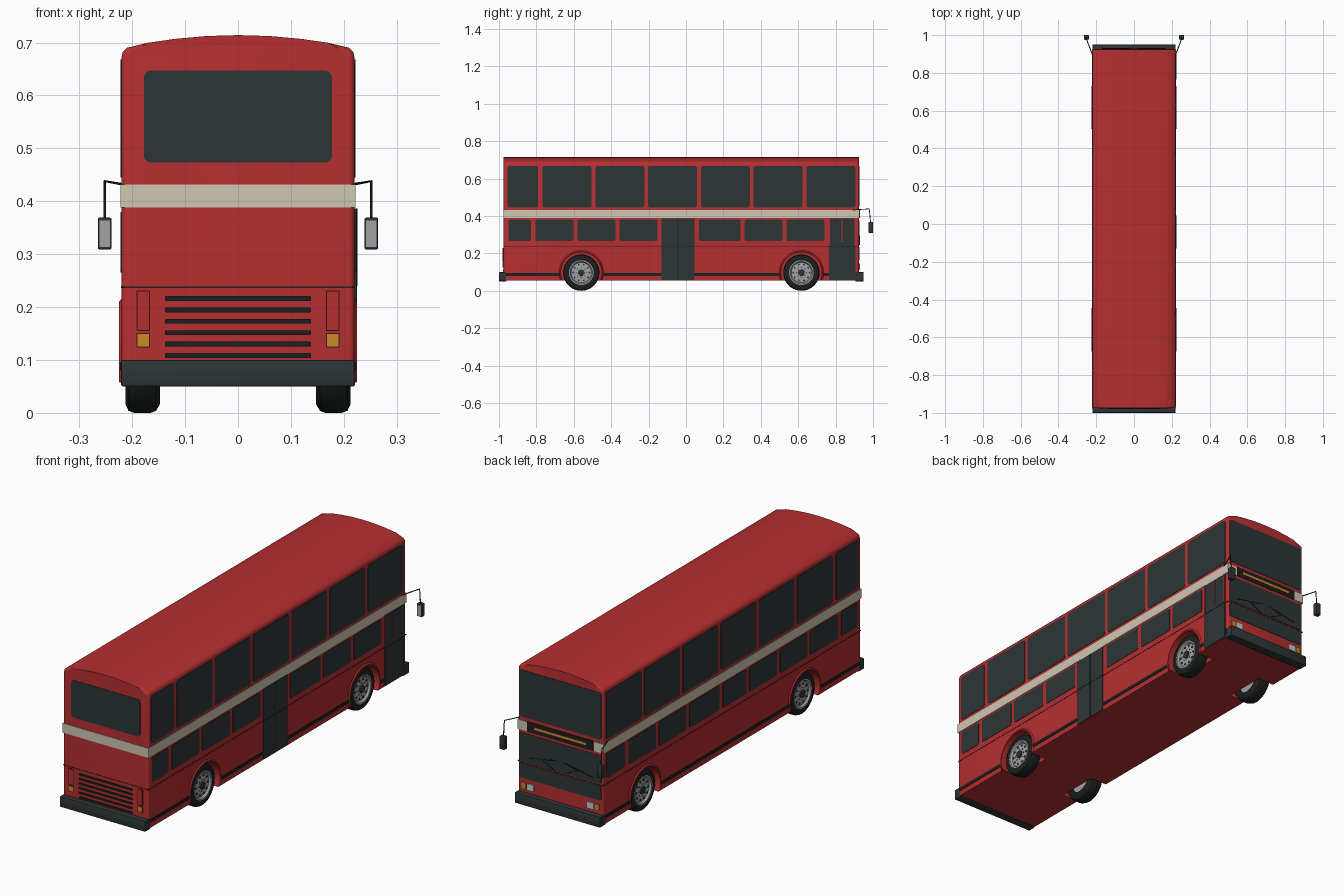
import bpy, bmesh, math
from mathutils import Matrix, Vector

if "Cube" in bpy.data.objects:
    bpy.data.objects.remove(bpy.data.objects["Cube"])


def material(name, r, g, b):
    m = bpy.data.materials.new(name)
    m.use_nodes = True
    m.diffuse_color = (r, g, b, 1)
    bsdf = m.node_tree.nodes["Principled BSDF"]
    bsdf.inputs["Base Color"].default_value = (r, g, b, 1)
    bsdf.inputs["Roughness"].default_value = 0.6
    return m


RED = material("red paint", 0.47, 0.028, 0.03)
CREAM = material("cream paint", 0.62, 0.57, 0.45)
GLASS = material("dark glass", 0.027, 0.036, 0.036)
BLACK = material("black rubber", 0.012, 0.014, 0.014)
GREY = material("wheel grey", 0.36, 0.36, 0.38)
ORANGE = material("amber", 0.62, 0.25, 0.025)
WHITE = material("lamp white", 0.6, 0.6, 0.6)

W, BACK, FRONT = 0.22, -0.975, 0.925
WHEELS = (-0.56, 0.617)
AXLE_Z, ARCH_R = 0.097, 0.108


def finish(name, bm, mat, smooth=True):
    bmesh.ops.recalc_face_normals(bm, faces=bm.faces)
    me = bpy.data.meshes.new(name)
    bm.to_mesh(me)
    bm.free()
    me.materials.append(mat)
    if smooth:
        me.shade_smooth()
        me.set_sharp_from_angle(angle=math.radians(35))
    ob = bpy.data.objects.new(name, me)
    bpy.context.collection.objects.link(ob)
    return ob


def box(name, lo, hi, mat, bevel=0.0):
    bm = bmesh.new()
    size = [b - a for a, b in zip(lo, hi)]
    mid = [(a + b) / 2 for a, b in zip(lo, hi)]
    bmesh.ops.create_cube(bm, size=1, matrix=Matrix.Translation(mid) @ Matrix.Diagonal((*size, 1)))
    if bevel:
        bmesh.ops.bevel(bm, geom=bm.edges[:], offset=bevel, segments=2, profile=0.5, affect="EDGES")
    return finish(name, bm, mat)


# Maps a point on a body wall (u along it, v up, d outwards) to space
WALLS = {
    "left": lambda u, v, d: (W + d, u, v),
    "right": lambda u, v, d: (-W - d, u, v),
    "grille_end": lambda u, v, d: (u, BACK - d, v),
    "cab_end": lambda u, v, d: (u, FRONT + d, v),
}


def plates(name, wall, rects, mat, radius=0.0, out=0.002):
    """Thin rounded plates (u0, u1, v0, v1) on one wall, as one object."""
    bm = bmesh.new()
    place = WALLS[wall]
    for u0, u1, v0, v1 in rects:
        r, steps = (radius, 4) if radius else (0, 0)
        outline = []
        corners = ((u1 - r, v1 - r), (u0 + r, v1 - r), (u0 + r, v0 + r), (u1 - r, v0 + r))
        for k, (cu, cv) in enumerate(corners):
            for s in range(steps + 1):
                a = math.pi / 2 * (k + s / max(steps, 1))
                outline.append((cu + r * math.cos(a), cv + r * math.sin(a)))
        inner = [bm.verts.new(place(u, v, -0.003)) for u, v in outline]
        outer = [bm.verts.new(place(u, v, out)) for u, v in outline]
        bm.faces.new(inner)
        bm.faces.new(outer)
        for i in range(len(outline)):
            j = (i + 1) % len(outline)
            bm.faces.new((inner[i], inner[j], outer[j], outer[i]))
    return finish(name, bm, mat, smooth=False)


def lathe(name, profile, centre, side, mat, segs=40, start=0.0, sweep=2 * math.pi):
    """Turn a closed (x, radius) profile about an axle along x."""
    bm = bmesh.new()
    full = sweep > 6.28
    rings = []
    for k in range(segs if full else segs + 1):
        a = start + sweep * k / segs
        rings.append([bm.verts.new((side * x, centre[0] + r * math.cos(a), centre[1] + r * math.sin(a)))
                      for x, r in profile])
    n = len(profile)
    for k in range(segs):
        a, b = rings[k], rings[(k + 1) % len(rings)]
        for i in range(n):
            j = (i + 1) % n
            bm.faces.new((a[i], a[j], b[j], b[i]))
    if not full:
        bm.faces.new(rings[0])
        bm.faces.new(rings[-1])
    return finish(name, bm, mat)


def rod(name, points, radius, mat):
    cu = bpy.data.curves.new(name, "CURVE")
    cu.dimensions = "3D"
    cu.bevel_depth, cu.bevel_resolution, cu.use_fill_caps = radius, 2, True
    sp = cu.splines.new("POLY")
    sp.points.add(len(points) - 1)
    for p, co in zip(sp.points, points):
        p.co = (*co, 1)
    cu.materials.append(mat)
    bpy.context.collection.objects.link(bpy.data.objects.new(name, cu))


# Body shell: crowned cross-section extruded along y, ends softened
half = [(W, 0.055), (W, 0.672), (0.218, 0.682), (0.21, 0.69)]
half += [(x, 0.714 - 0.5 * x * x) for x in (0.17, 0.12, 0.06)]
section = half + [(0, 0.714)] + [(-x, z) for x, z in reversed(half)]
bm = bmesh.new()
ends = [[bm.verts.new((x, y, z)) for x, z in section] for y in (BACK, FRONT)]
for ring in ends:
    bm.faces.new(ring)
for i in range(len(section)):
    j = (i + 1) % len(section)
    bm.faces.new((ends[0][i], ends[0][j], ends[1][j], ends[1][i]))
rim_edges = [e for e in bm.edges if abs(e.verts[0].co.y - e.verts[1].co.y) < 0.01 and e.verts[0].co.z + e.verts[1].co.z > 0.2]
bmesh.ops.bevel(bm, geom=rim_edges, offset=0.01, segments=3, profile=0.5, affect="EDGES")
body = finish("body", bm, RED)

# Wheel arches cut out of the shell
bm = bmesh.new()
for y in WHEELS:
    for s in (-1, 1):
        m = Matrix.Translation((s * 0.19, y, AXLE_Z)) @ Matrix.Rotation(math.pi / 2, 4, "Y")
        bmesh.ops.create_cone(bm, cap_ends=True, segments=48, radius1=ARCH_R, radius2=ARCH_R, depth=0.11, matrix=m)
cutter = finish("arch_cutter", bm, RED)
cutter.hide_render = True
mod = body.modifiers.new("arches", "BOOLEAN")
mod.object, mod.operation, mod.solver = cutter, "DIFFERENCE", "EXACT"
bpy.context.view_layer.objects.active = body
bpy.ops.object.modifier_apply(modifier=mod.name)
bpy.data.objects.remove(cutter)
body.data.set_sharp_from_angle(angle=math.radians(35))

# Cream waist band and panel seam all round
for name, z0, z1, o, mat in (("waist_band", 0.388, 0.432, 0.002, CREAM), ("panel_seam", 0.236, 0.239, 0.001, BLACK)):
    box(name, (-W - o, BACK - o, z0), (W + o, FRONT + o, z1), mat)

# Bumpers
box("grille_end_bumper", (-0.221, -1.0, 0.05), (0.221, -0.96, 0.1), GLASS, 0.004)
box("cab_end_bumper", (-0.221, 0.905, 0.05), (0.221, 0.95, 0.1), GLASS, 0.004)

# Side windows
upper = [(-0.955, -0.79)] + [(-0.767 + 0.282 * i, -0.505 + 0.282 * i) for i in range(6)]
rear_row = [(-0.95, -0.83), (-0.805, -0.602), (-0.58, -0.377), (-0.355, -0.152)]
front_row = [(0.07, 0.292), (0.313, 0.516), (0.537, 0.74)]
lower = {"left": rear_row + front_row, "right": rear_row + [(-0.13, 0.045)] + front_row + [(0.765, 0.905)]}
for wall in ("left", "right"):
    plates(wall + "_upper_windows", wall, [(a, b, 0.445, 0.668) for a, b in upper], GLASS, 0.012)
    plates(wall + "_lower_windows", wall, [(a, b, 0.265, 0.38) for a, b in lower[wall]], GLASS, 0.01)
    # Skirt trim, broken at the arches and doors
    stops = [BACK + 0.01, WHEELS[0] - 0.115, WHEELS[0] + 0.115, WHEELS[1] - 0.115, WHEELS[1] + 0.115, FRONT - 0.01]
    plates(wall + "_skirt_trim", wall, [(stops[i], stops[i + 1], 0.08, 0.095) for i in (0, 2, 4)], BLACK, 0, 0.003)

# Doors on the left side
plates("doors", "left", [(-0.13, 0.045, 0.058, 0.386), (0.765, 0.905, 0.058, 0.386)], GLASS, 0, 0.004)
plates("door_seams", "left", [(-0.045, -0.041, 0.058, 0.386), (-0.13, 0.045, 0.236, 0.239),
                              (0.765, 0.905, 0.236, 0.239)], BLACK, 0, 0.005)
plates("door_pillar", "left", [(0.832, 0.837, 0.26, 0.38), (0.765, 0.77, 0.24, 0.386),
                               (0.9, 0.905, 0.24, 0.386)], RED, 0, 0.0055)

# Grille end: window, louvres and lamps
plates("end_window", "grille_end", [(-0.178, 0.178, 0.473, 0.647)], GLASS, 0.014)
plates("louvres", "grille_end", [(-0.138, 0.138, 0.104 + 0.0215 * i, 0.113 + 0.0215 * i) for i in range(6)], BLACK, 0.002, 0.004)
for name, z0, z1, mat in (("red_lamps", 0.155, 0.231, RED), ("amber_lamps", 0.124, 0.151, ORANGE)):
    sides = (-0.192, 0.166)
    plates(name + "_surround", "grille_end", [(x, x + 0.026, z0, z1) for x in sides], BLACK, 0, 0.002)
    plates(name, "grille_end", [(x + 0.001, x + 0.025, z0 + 0.001, z1 - 0.001) for x in sides], mat, 0, 0.005)

# Cab end: windscreens, sign, lower panel, headlamps
plates("upper_windscreen", "cab_end", [(-0.211, 0.211, 0.45, 0.668)], GLASS, 0.012)
plates("lower_windscreen", "cab_end", [(-0.211, 0.211, 0.243, 0.375)], GLASS, 0.008)
plates("cab_lower_panel", "cab_end", [(-0.211, 0.211, 0.165, 0.233)], GLASS, 0.006)
plates("route_sign", "cab_end", [(-0.17, 0.17, 0.388, 0.434)], BLACK, 0, 0.004)
plates("route_sign_strip", "cab_end", [(-0.135, 0.135, 0.406, 0.417)], ORANGE, 0, 0.005)
plates("headlamps", "cab_end", [(s - 0.019, s + 0.019, 0.115, 0.145) for s in (-0.155, 0.155)], WHITE, 0.003, 0.005)
plates("cab_indicators", "cab_end", [(s - 0.011, s + 0.011, 0.115, 0.145) for s in (-0.19, 0.19)], ORANGE, 0.003, 0.005)
for s, side in ((1, "left"), (-1, "right")):
    y = FRONT + 0.005
    rod(side + "_wiper", [(s * 0.03, y, 0.245), (s * 0.09, y, 0.275), (s * 0.02, y, 0.295), (s * 0.17, y, 0.265)], 0.0015, BLACK)

# Wing mirrors
for s, side in ((1, "left"), (-1, "right")):
    rod(side + "_mirror_arm", [(s * 0.218, 0.89, 0.432), (s * 0.252, 0.98, 0.438), (s * 0.252, 0.987, 0.36)], 0.0025, BLACK)
    a, b = sorted((s * 0.239, s * 0.265))
    box(side + "_mirror_case", (a, 0.977, 0.309), (b, 1.0, 0.369), GLASS, 0.003)
    box(side + "_mirror_glass", (a + 0.003, 0.975, 0.314), (b - 0.003, 0.98, 0.364), GREY)

# Wheels: rounded tyre, dished rim, hub and bolts, with a flared arch lip
tyre = [(0.147, 0.06), (0.147, 0.08), (0.155, 0.093), (0.165, 0.097), (0.196, 0.097), (0.207, 0.093), (0.213, 0.08), (0.212, 0.066), (0.205, 0.062)]
rim = [(0.16, 0.0), (0.16, 0.064), (0.212, 0.066), (0.212, 0.06), (0.203, 0.054), (0.206, 0.025), (0.206, 0.0)]
hub = [(0.19, 0.001), (0.19, 0.019), (0.212, 0.017), (0.214, 0.001)]
lip = [(0.2, ARCH_R), (0.225, ARCH_R), (0.225, ARCH_R + 0.005), (0.219, ARCH_R + 0.012), (0.2, ARCH_R + 0.012)]
for end, y in zip(("grille_end", "cab_end"), WHEELS):
    for s, side in ((1, "left"), (-1, "right")):
        tag = f"{end}_{side}_"
        c = (y, AXLE_Z)
        lathe(tag + "tyre", tyre, c, s, BLACK)
        lathe(tag + "rim", [(x, max(r, 0.001)) for x, r in rim], c, s, GREY)
        lathe(tag + "hub", hub, c, s, GLASS, 20)
        lathe(tag + "arch_lip", lip, c, s, RED, 28, math.radians(-20), math.radians(220))
        bm = bmesh.new()
        for count, dist, r in ((10, 0.044, 0.005), (8, 0.027, 0.003)):
            for k in range(count):
                a = 2 * math.pi * k / count
                p = Vector((s * 0.204, y + dist * math.cos(a), AXLE_Z + dist * math.sin(a)))
                bmesh.ops.create_cone(bm, cap_ends=True, segments=10, radius1=r, radius2=r, depth=0.006,
                                      matrix=Matrix.Translation(p) @ Matrix.Rotation(math.pi / 2, 4, "Y"))
        finish(tag + "rim_holes", bm, GLASS)
